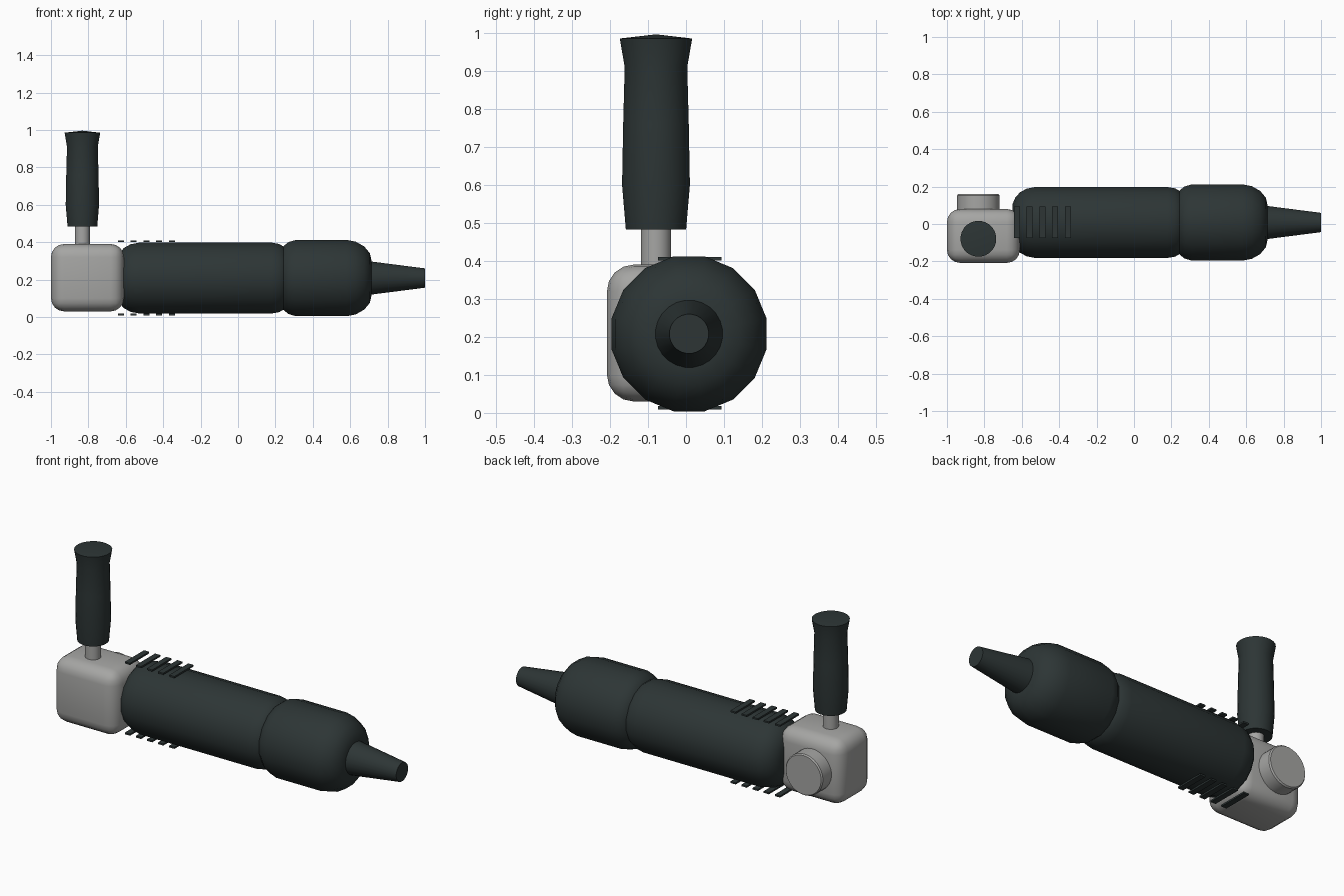
import bpy, bmesh, math
from mathutils import Matrix, Vector

cube = bpy.data.objects.get("Cube")
if cube:
    bpy.data.objects.remove(cube)


def material(name, rgb, rough):
    m = bpy.data.materials.new(name)
    m.use_nodes = True
    m.diffuse_color = (*rgb, 1)
    shader = m.node_tree.nodes["Principled BSDF"]
    shader.inputs["Base Color"].default_value = (*rgb, 1)
    shader.inputs["Roughness"].default_value = rough
    return m


DARK = material("dark green grey plastic", (0.026, 0.036, 0.036), 0.6)
METAL = material("light grey metal", (0.38, 0.38, 0.37), 0.5)


def finish(name, bm, mat, angle=40):
    bmesh.ops.recalc_face_normals(bm, faces=bm.faces)
    mesh = bpy.data.meshes.new(name)
    bm.to_mesh(mesh)
    bm.free()
    mesh.materials.append(mat)
    obj = bpy.data.objects.new(name, mesh)
    bpy.context.collection.objects.link(obj)
    bpy.ops.object.select_all(action="DESELECT")
    obj.select_set(True)
    bpy.context.view_layer.objects.active = obj
    bpy.ops.object.shade_smooth_by_angle(angle=math.radians(angle))
    return obj


def lathe(name, profile, origin, axis, sides, mat):
    """Spin (distance along axis, radius) points into a closed solid."""
    bm = bmesh.new()
    turn = Vector((0, 0, 1)).rotation_difference(Vector(axis)).to_matrix().to_4x4()
    rings = []
    for d, r in profile:
        if r == 0:
            rings.append([bm.verts.new((0, 0, d))] * sides)
            continue
        angles = [2 * math.pi * (i + 0.5) / sides for i in range(sides)]
        rings.append([bm.verts.new((r * math.cos(a), r * math.sin(a), d)) for a in angles])
    for low, high in zip(rings, rings[1:]):
        for i in range(sides):
            j = (i + 1) % sides
            corners = [low[i], low[j], high[j], high[i]]
            bm.faces.new(list(dict.fromkeys(corners)))
    for ring in (rings[0], rings[-1]):
        if ring[0] is not ring[1]:
            bm.faces.new(ring)
    bm.transform(Matrix.Translation(origin) @ turn)
    return finish(name, bm, mat)


def box(name, low, high, mat, bevel=0.0):
    low, high = Vector(low), Vector(high)
    bm = bmesh.new()
    bmesh.ops.create_cube(bm, size=1)
    bm.transform(Matrix.Translation((low + high) / 2) @ Matrix.Diagonal((*(high - low), 1)))
    if bevel:
        bmesh.ops.bevel(bm, geom=bm.edges[:], offset=bevel, segments=4,
                        profile=0.5, affect="EDGES")
    return finish(name, bm, mat)


X, Y, Z = (1, 0, 0), (0, 1, 0), (0, 0, 1)
centre = (0, 0.008, 0.208)

# Motor housing, rear cap and cable sleeve share one axis
lathe("motor_housing",
      [(-0.65, 0.10), (-0.635, 0.135), (-0.61, 0.164), (-0.575, 0.184), (-0.53, 0.193),
       (0.18, 0.193), (0.22, 0.186), (0.25, 0.168), (0.27, 0.14)],
      centre, X, 16, DARK)
lathe("rear_cap",
      [(0.225, 0.14), (0.243, 0.174), (0.27, 0.196), (0.31, 0.208), (0.58, 0.208),
       (0.63, 0.198), (0.675, 0.172), (0.705, 0.135), (0.715, 0.09)],
      centre, X, 16, DARK)
lathe("cable_sleeve", [(0.69, 0.092), (1.0, 0.052)], centre, X, 24, DARK)

# Gear head with its round output flange
box("gear_head", (-1, -0.208, 0.03), (-0.61, 0.08, 0.39), METAL, bevel=0.07)
lathe("output_flange", [(0.06, 0.114), (0.153, 0.114), (0.16, 0.108)],
      (-0.832, 0, 0.21), Y, 32, METAL)

# Upright side handle
lathe("handle_stem", [(0.37, 0.04), (0.5, 0.04)], (-0.832, -0.079, 0), Z, 24, METAL)
lathe("handle_grip",
      [(0.483, 0.08), (0.6, 0.09), (0.76, 0.087), (0.91, 0.083), (0.985, 0.096), (0.996, 0)],
      (-0.832, -0.079, 0), Z, 24, DARK)

# Vent bars above and below the housing
for side, z in (("top", 0.401), ("bottom", 0.009)):
    for i in range(5):
        x = -0.642 + 0.068 * i
        box(f"vent_bar_{side}_{i + 1}", (x, -0.074, z), (x + 0.032, 0.094, z + 0.009), DARK)
